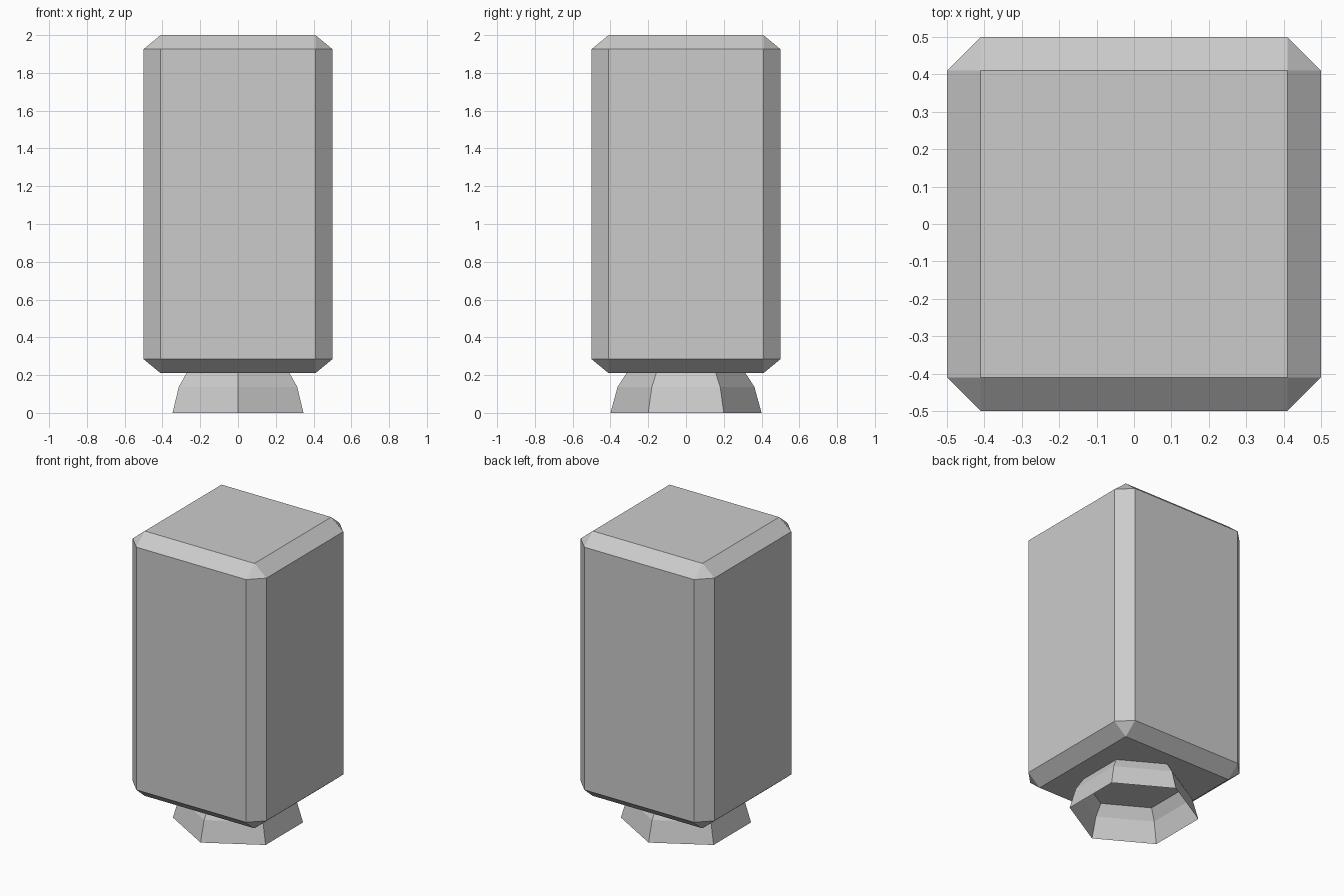
import bpy, bmesh
from math import sin, cos, pi

if "Cube" in bpy.data.objects:
    bpy.data.objects.remove(bpy.data.objects["Cube"])


def finish(bm, name):
    me = bpy.data.meshes.new(name)
    bm.to_mesh(me)
    bm.free()
    ob = bpy.data.objects.new(name, me)
    bpy.context.collection.objects.link(ob)
    return ob


# Chamfered box body: the bevel is flattened slightly along z
Z0, Z1, CHAMFER, SQUASH = 0.21, 2.0, 0.09, 0.83
bm = bmesh.new()
bmesh.ops.create_cube(bm, size=1)
bmesh.ops.scale(bm, vec=(1, 1, (Z1 - Z0) / SQUASH), verts=bm.verts)
bmesh.ops.bevel(bm, geom=bm.edges[:], offset=CHAMFER, segments=1,
                profile=0.5, affect='EDGES')
bmesh.ops.scale(bm, vec=(1, 1, SQUASH), verts=bm.verts)
bmesh.ops.translate(bm, vec=(0, 0, (Z0 + Z1) / 2), verts=bm.verts)
finish(bm, "body")

# Six-sided flared foot, open underneath, tucked just into the body
SIDES = 6
profile = [(0.40, 0.0), (0.362, 0.138), (0.312, 0.215)]
bm = bmesh.new()
rings = []
for r, z in profile:
    angles = [pi / 2 + 2 * pi * i / SIDES for i in range(SIDES)]
    rings.append([bm.verts.new((r * cos(a), r * sin(a), z)) for a in angles])
for low, high in zip(rings, rings[1:]):
    for i in range(SIDES):
        j = (i + 1) % SIDES
        bm.faces.new((low[i], low[j], high[j], high[i]))
finish(bm, "foot")
